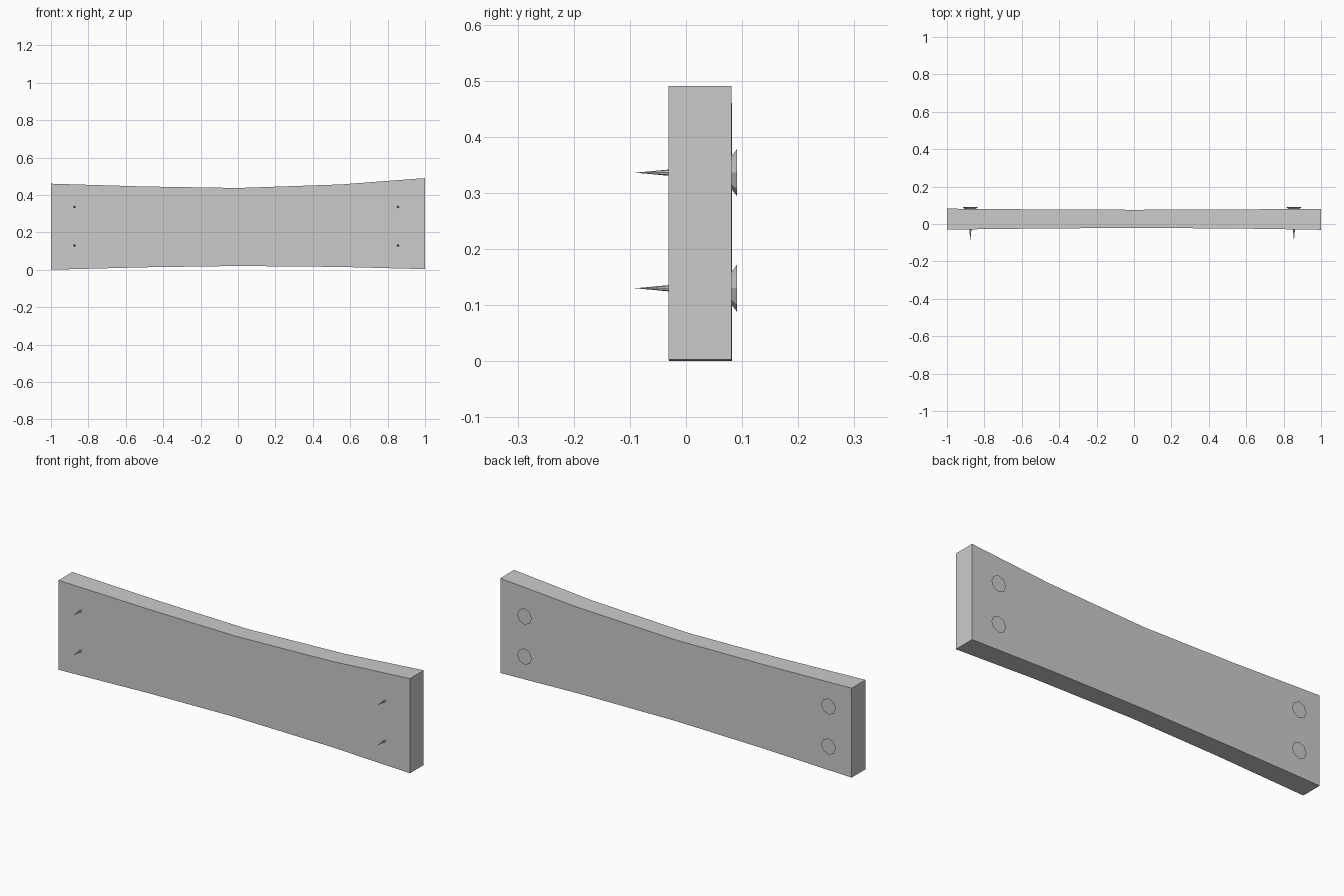
import bpy, bmesh
from math import cos, sin, pi

if "Cube" in bpy.data.objects:
    bpy.data.objects.remove(bpy.data.objects["Cube"])


def make_object(name, bm):
    bmesh.ops.recalc_face_normals(bm, faces=bm.faces)
    mesh = bpy.data.meshes.new(name)
    bm.to_mesh(mesh)
    bm.free()
    obj = bpy.data.objects.new(name, mesh)
    bpy.context.collection.objects.link(obj)
    return obj


# Warped plank: cross-sections along x (x, bottom z, top z, front y, back y)
sections = [
    (-1.00, 0.000, 0.460, -0.030, 0.082),
    (-0.50, 0.013, 0.445, -0.024, 0.078),
    (0.00, 0.020, 0.437, -0.021, 0.076),
    (0.55, 0.015, 0.456, -0.024, 0.078),
    (1.00, 0.003, 0.490, -0.031, 0.081),
]
bm = bmesh.new()
rings = [[bm.verts.new(p) for p in ((x, f, lo), (x, b, lo), (x, b, hi), (x, f, hi))]
         for x, lo, hi, f, b in sections]
for r0, r1 in zip(rings, rings[1:]):
    for i in range(4):
        j = (i + 1) % 4
        bm.faces.new((r0[i], r0[j], r1[j], r1[i]))
bm.faces.new(rings[0])
bm.faces.new(rings[-1])
make_object("plank", bm)


# Nail: eight-sided lathe along y, point at the front, flared head at the back
def nail(name, x, z, sides=8):
    profile = [(-0.031, 0.0055), (0.074, 0.015), (0.080, 0.028), (0.091, 0.042)]
    bm = bmesh.new()
    tip = bm.verts.new((x, -0.091, z))
    loops = [[bm.verts.new((x + r * cos(2 * pi * k / sides), y,
                            z + r * sin(2 * pi * k / sides)))
              for k in range(sides)] for y, r in profile]
    for k in range(sides):
        n = (k + 1) % sides
        bm.faces.new((tip, loops[0][k], loops[0][n]))
        for a, b in zip(loops, loops[1:]):
            bm.faces.new((a[k], a[n], b[n], b[k]))
    bm.faces.new(loops[-1])
    make_object(name, bm)


for side, x in (("left", -0.875), ("right", 0.855)):
    for level, z in (("lower", 0.130), ("upper", 0.336)):
        nail(f"nail_{side}_{level}", x, z)
